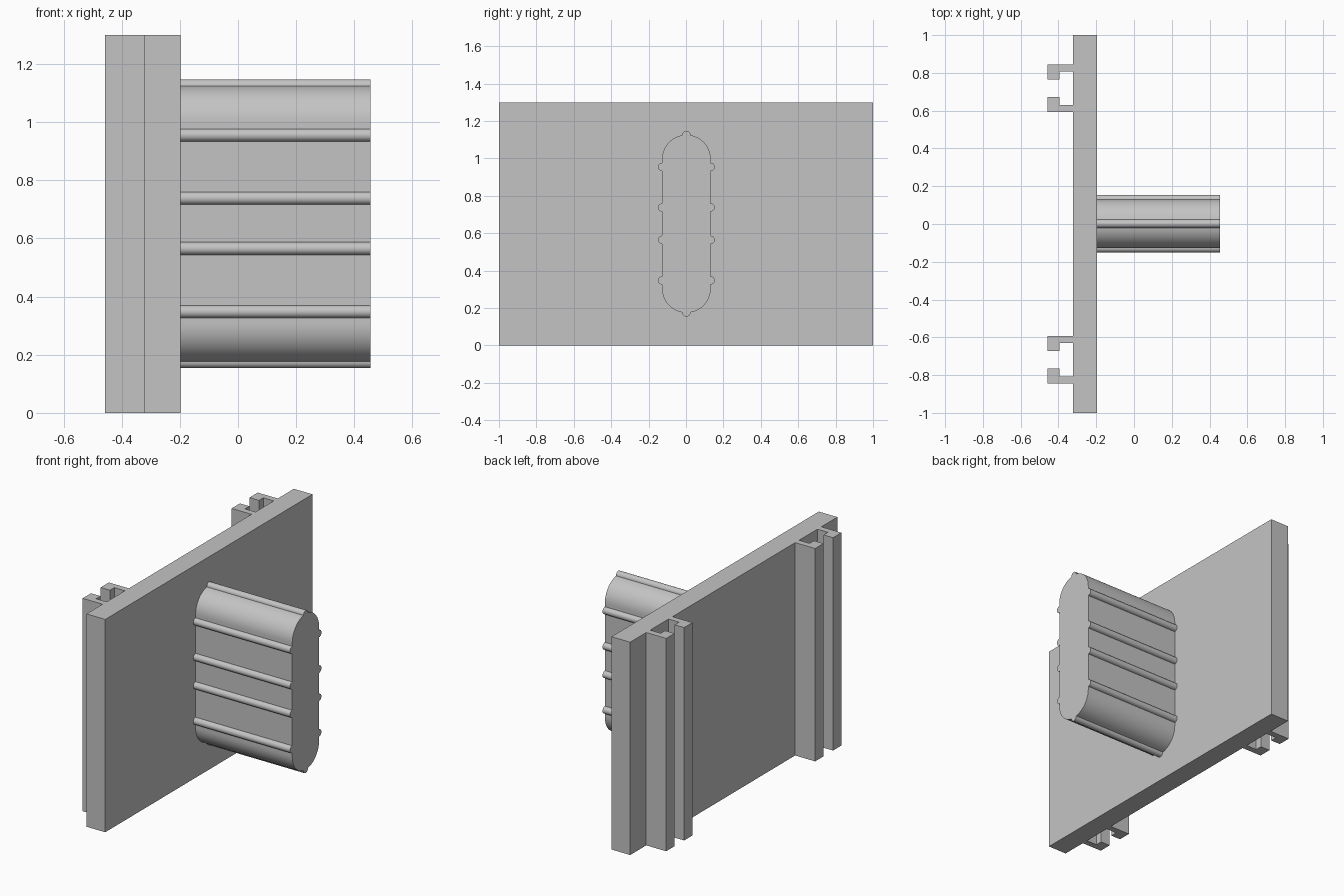
import bpy, bmesh, math
from mathutils import Vector

if "Cube" in bpy.data.objects:
    bpy.data.objects.remove(bpy.data.objects["Cube"])

grey = bpy.data.materials.new("plain grey")
grey.diffuse_color = (0.55, 0.55, 0.55, 1)
grey.use_nodes = True
grey.node_tree.nodes["Principled BSDF"].inputs["Base Color"].default_value = grey.diffuse_color


def prism(name, points, direction):
    """Extrude a closed 3D outline along a direction."""
    bm = bmesh.new()
    face = bm.faces.new([bm.verts.new(p) for p in points])
    ext = bmesh.ops.extrude_face_region(bm, geom=[face])
    verts = [g for g in ext["geom"] if isinstance(g, bmesh.types.BMVert)]
    bmesh.ops.translate(bm, verts=verts, vec=Vector(direction))
    bmesh.ops.recalc_face_normals(bm, faces=bm.faces)
    mesh = bpy.data.meshes.new(name)
    bm.to_mesh(mesh)
    bm.free()
    mesh.materials.append(grey)
    obj = bpy.data.objects.new(name, mesh)
    bpy.context.collection.objects.link(obj)
    return obj


HEIGHT = 1.30
X_HOOK, X_LIP, X_BACK, X_FRONT, X_TIP = -0.458, -0.394, -0.323, -0.197, 0.456

# Back plate
prism("back_plate", [(X_BACK, -1, 0), (X_FRONT, -1, 0), (X_FRONT, 1, 0), (X_BACK, 1, 0)],
      (0, 0, HEIGHT))

# Hooked rails: two facing pairs on the back of the plate
for side, label in ((1, "rear"), (-1, "front")):
    for outer, inward, name in ((0.845, -1, "outer"), (0.592, 1, "inner")):
        wall = outer + inward * 0.038
        lip = outer + inward * 0.080
        outline = [(X_BACK, outer), (X_HOOK, outer), (X_HOOK, lip),
                   (X_LIP, lip), (X_LIP, wall), (X_BACK, wall)]
        prism(f"{label}_{name}_rail", [(x, y * side, 0) for x, y in outline], (0, 0, HEIGHT))

# Peg: stadium section with small rounded ridges round its edge
R, RIDGE, Z_LOW, Z_HIGH, Y_MID = 0.130, 0.022, 0.305, 0.996, 0.002


def arc(cy, cz, radius, start, end, steps):
    return [(cy + radius * math.cos(math.radians(start + (end - start) * i / steps)),
             cz + radius * math.sin(math.radians(start + (end - start) * i / steps)))
            for i in range(steps + 1)]


gap = math.degrees(math.asin(RIDGE / R))
ridge_heights = (0.348, 0.565, 0.738, 0.955)
section = []
for z in ridge_heights:
    section += arc(R, z, RIDGE, -90, 90, 10)
section += arc(0, Z_HIGH, R, 0, 90 - gap, 16)
section += arc(0, Z_HIGH + R - 0.001, RIDGE, 0, 180, 10)
section += arc(0, Z_HIGH, R, 90 + gap, 180, 16)
for z in reversed(ridge_heights):
    section += arc(-R, z, RIDGE, 90, 270, 10)
section += arc(0, Z_LOW, R, 180, 270 - gap, 16)
section += arc(0, Z_LOW - R + 0.001, RIDGE, 180, 360, 10)
section += arc(0, Z_LOW, R, 270 + gap, 360, 16)
peg = prism("ridged_peg", [(X_FRONT, y + Y_MID, z) for y, z in section],
            (X_TIP - X_FRONT, 0, 0))

bpy.context.view_layer.objects.active = peg
peg.select_set(True)
bpy.ops.object.shade_smooth_by_angle(angle=math.radians(30))
